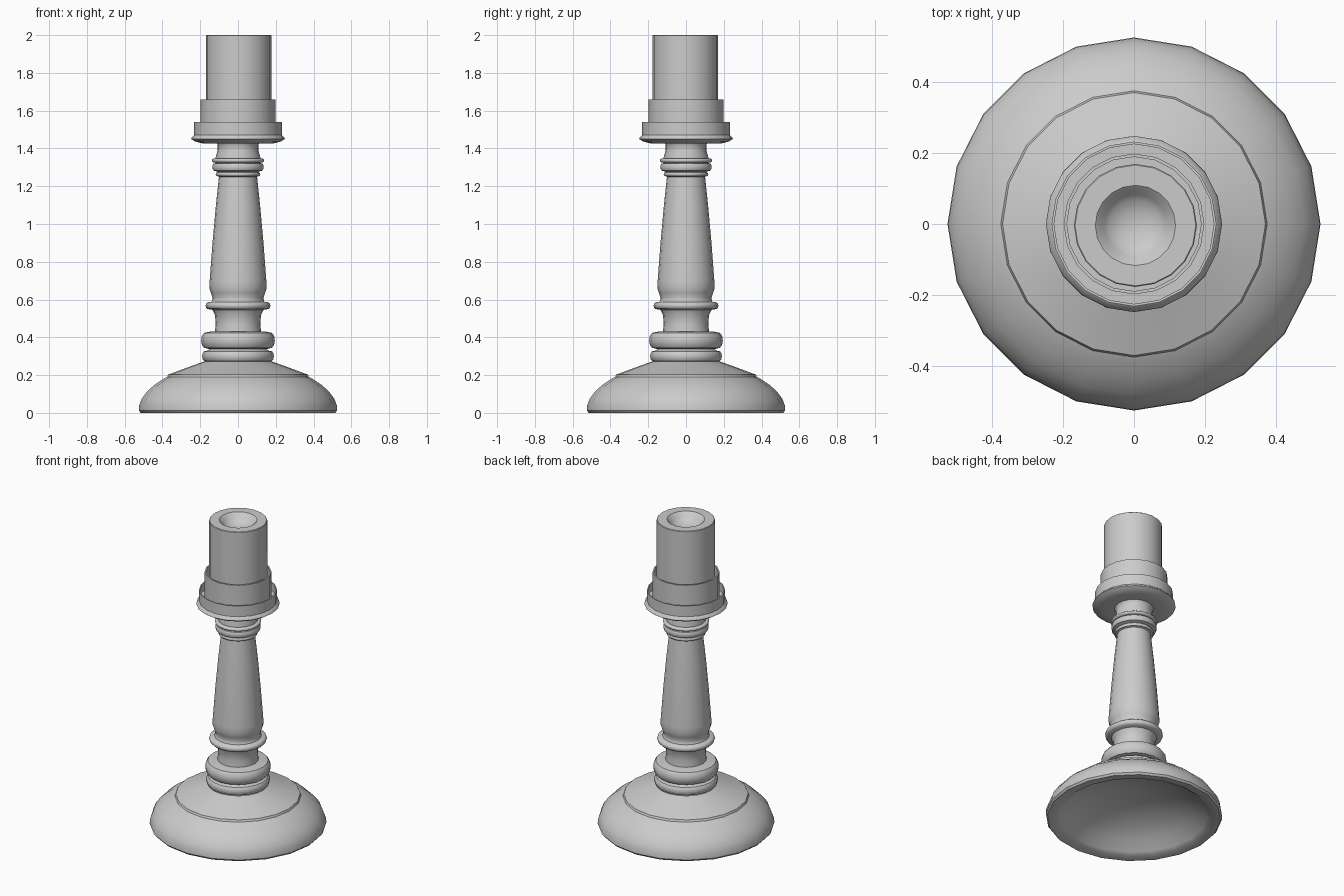
import bpy, bmesh, math

if "Cube" in bpy.data.objects:
    bpy.data.objects.remove(bpy.data.objects["Cube"])

SIDES = 20


def lathe(name, profile, centre=(0, 0)):
    """Revolve (radius, height) points round the z axis; radius 0 makes a pole."""
    bm = bmesh.new()
    rings = []
    for r, z in profile:
        if r == 0:
            rings.append([bm.verts.new((0, 0, z))])
        else:
            rings.append([bm.verts.new((r * math.cos(2 * math.pi * i / SIDES),
                                        r * math.sin(2 * math.pi * i / SIDES), z))
                          for i in range(SIDES)])
    for a, b in zip(rings, rings[1:]):
        for i in range(SIDES):
            j = (i + 1) % SIDES
            quad = [a[i % len(a)], a[j % len(a)], b[j % len(b)], b[i % len(b)]]
            bm.faces.new(list(dict.fromkeys(quad)))
    mesh = bpy.data.meshes.new(name)
    bm.to_mesh(mesh)
    bm.free()
    obj = bpy.data.objects.new(name, mesh)
    obj.location = (*centre, 0)
    bpy.context.collection.objects.link(obj)
    bpy.ops.object.select_all(action='DESELECT')
    obj.select_set(True)
    bpy.context.view_layer.objects.active = obj
    bpy.ops.object.shade_smooth_by_angle(angle=math.radians(40))
    return obj


def bead(inner, outer, low, high, steps=6):
    """Half-round moulding profile between two heights."""
    mid, half = (low + high) / 2, (high - low) / 2
    return [(inner + (outer - inner) * math.sin(math.pi * k / steps) ** 0.6,
             mid - half * math.cos(math.pi * k / steps)) for k in range(steps + 1)]


# Domed foot with a hollow underside
lathe("foot", [(0, 0.17), (0.15, 0.155), (0.28, 0.12), (0.38, 0.07), (0.44, 0.02),
               (0.46, 0.005), (0.515, 0.0), (0.525, 0.012), (0.523, 0.04),
               (0.51, 0.075), (0.48, 0.115), (0.44, 0.15), (0.395, 0.18),
               (0.375, 0.19), (0.37, 0.203), (0.35, 0.21), (0.27, 0.24), (0.18, 0.272)])

# Turned stem with bead mouldings
stem = bead(0.16, 0.19, 0.27, 0.33) + bead(0.15, 0.195, 0.338, 0.43)
stem += [(0.122, 0.432), (0.118, 0.47), (0.122, 0.52), (0.135, 0.545)]
stem += bead(0.14, 0.172, 0.547, 0.588)
stem += [(0.137, 0.595), (0.135, 0.61), (0.143, 0.635), (0.152, 0.66), (0.15, 0.70),
         (0.135, 0.90), (0.117, 1.10), (0.101, 1.25)]
stem += bead(0.104, 0.118, 1.252, 1.275) + bead(0.12, 0.135, 1.28, 1.322)
stem += bead(0.118, 0.138, 1.325, 1.347)
stem += [(0.118, 1.355), (0.108, 1.39), (0.108, 1.42), (0.118, 1.435)]
lathe("stem", stem)

# Flared drip tray with a raised rim
lathe("drip_tray", [(0.11, 1.432), (0.19, 1.427), (0.23, 1.438), (0.248, 1.45),
                    (0.247, 1.456), (0.232, 1.47), (0.232, 1.54), (0.225, 1.54),
                    (0.225, 1.49), (0.19, 1.49)])

# Thin-walled candle cup
lathe("candle_cup", [(0.198, 1.49), (0.198, 1.66), (0.189, 1.66), (0.189, 1.54), (0.16, 1.54)])

# Candle with a melted hollow in its top
lathe("candle", [(0.173, 1.54), (0.173, 1.997), (0.17, 2.0), (0.113, 2.0), (0.105, 1.993),
                 (0.088, 1.972), (0.073, 1.958), (0.04, 1.945), (0, 1.94)], (0.004, -0.004))

# Point every surface outwards along its profile direction
for obj in bpy.data.objects:
    bm = bmesh.new()
    bm.from_mesh(obj.data)
    bmesh.ops.recalc_face_normals(bm, faces=bm.faces)
    bm.to_mesh(obj.data)
    bm.free()
